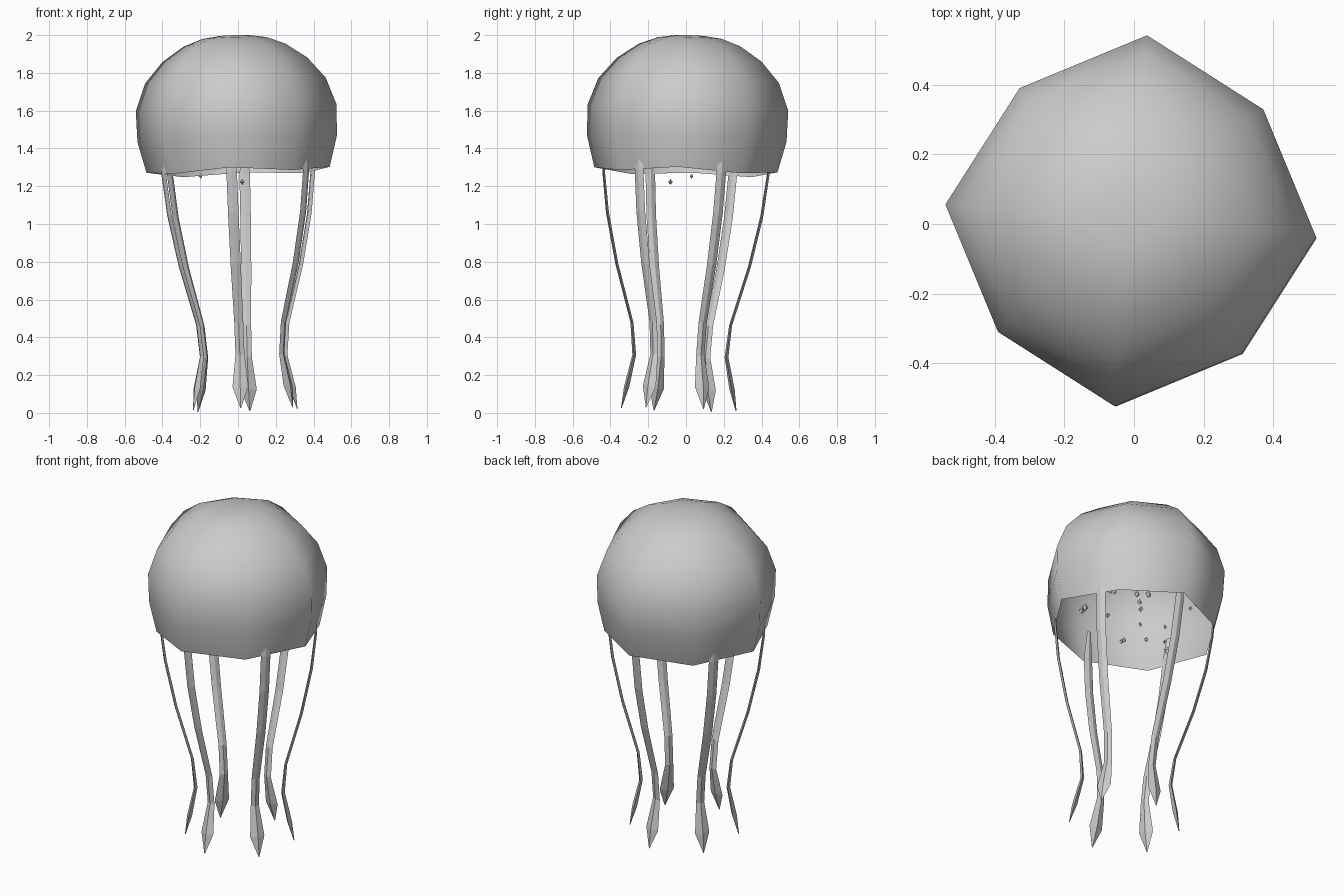
import bpy, bmesh, math, random
from mathutils import Vector, Matrix

cube = bpy.data.objects.get("Cube")
if cube:
    bpy.data.objects.remove(cube)

# One pale grey colour for the whole creature
grey = bpy.data.materials.new("pale_grey")
grey.use_nodes = True
colour = (0.6, 0.6, 0.6, 1)
grey.diffuse_color = colour
grey.node_tree.nodes["Principled BSDF"].inputs["Base Color"].default_value = colour

# The whole body leans slightly about the middle of the rim
PIVOT = Vector((0, 0, 1.3))
LEAN = (Matrix.Translation(PIVOT) @ Matrix.Rotation(-0.03, 4, 'Y')
        @ Matrix.Rotation(-0.03, 4, 'X') @ Matrix.Translation(-PIVOT))


def finish(bm, name, smooth):
    bm.transform(LEAN)
    bmesh.ops.recalc_face_normals(bm, faces=bm.faces)
    for face in bm.faces:
        face.smooth = smooth
    mesh = bpy.data.meshes.new(name)
    bm.to_mesh(mesh)
    bm.free()
    mesh.materials.append(grey)
    obj = bpy.data.objects.new(name, mesh)
    bpy.context.collection.objects.link(obj)
    return obj


def bridge(bm, rings):
    for a, b in zip(rings, rings[1:]):
        n = len(a)
        for i in range(n):
            j = (i + 1) % n
            bm.faces.new((a[i], a[j], b[j], b[i]))


# Bell: eight-sided open dome, corners alternately wide and narrow
bell_profile = [(0.487, 1.287), (0.53, 1.45), (0.534, 1.615), (0.48, 1.76),
                (0.385, 1.87), (0.27, 1.948), (0.17, 1.985), (0.08, 1.998)]
bm = bmesh.new()
rings = []
for level, (radius, z) in enumerate(bell_profile):
    ring = []
    for k in range(8):
        angle = math.radians(45 * k - 5)
        r = radius * (0.93 if k % 2 else 1)
        drop = 0.02 if k % 2 and level == 0 else 0
        ring.append(bm.verts.new((r * math.cos(angle), r * math.sin(angle), z - drop)))
    rings.append(ring)
bridge(bm, rings)
bm.faces.new(rings[-1])
finish(bm, "bell", True)

# Tentacles: six flat ribbons with leaf-shaped tips
# path rows: distance from axis, height, half width, half thickness
path = [(0.44, 1.45, 0.012, 0.004), (0.437, 1.27, 0.028, 0.007),
        (0.41, 1.05, 0.028, 0.008), (0.352, 0.78, 0.027, 0.008),
        (0.262, 0.47, 0.024, 0.008), (0.245, 0.3, 0.024, 0.01),
        (0.28, 0.13, 0.042, 0.014), (0.305, 0.016, 0.002, 0.002)]
for n in range(6):
    angle = math.radians(60 * n - 94.5)
    out = Vector((math.cos(angle), math.sin(angle), 0))
    side = Vector((-out.y, out.x, 0))
    bm = bmesh.new()
    rings = []
    for r, z, w, t in path:
        centre = out * r + Vector((0, 0, z))
        corners = (side * w, out * t, side * -w, out * -t)
        rings.append([bm.verts.new(centre + c) for c in corners])
    bridge(bm, rings)
    bm.faces.new(rings[0])
    bm.faces.new(rings[-1])
    tentacle = finish(bm, f"tentacle_{n + 1}", False)

# Specks: tiny diamonds floating under the bell
random.seed(4)
spots = [(0.02, -0.08, 1.22), (-0.2, 0.03, 1.26)]
for _ in range(24):
    angle, r = random.uniform(0, math.tau), 0.4 * math.sqrt(random.random())
    spots.append((r * math.cos(angle), r * math.sin(angle), random.uniform(1.3, 1.65)))
bm = bmesh.new()
for spot in spots:
    size = random.uniform(0.014, 0.025)
    turn = Matrix.Rotation(random.uniform(0, math.pi), 4, 'Z')
    top, bottom = (bm.verts.new(Vector(spot) + Vector((0, 0, s * size))) for s in (1, -1))
    belt = [bm.verts.new(Vector(spot) + turn @ Vector(d) * size * 0.8)
            for d in ((1, 0, 0), (0, 1, 0), (-1, 0, 0), (0, -1, 0))]
    for i in range(4):
        a, b = belt[i], belt[(i + 1) % 4]
        bm.faces.new((a, b, top))
        bm.faces.new((b, a, bottom))
finish(bm, "specks", False)
